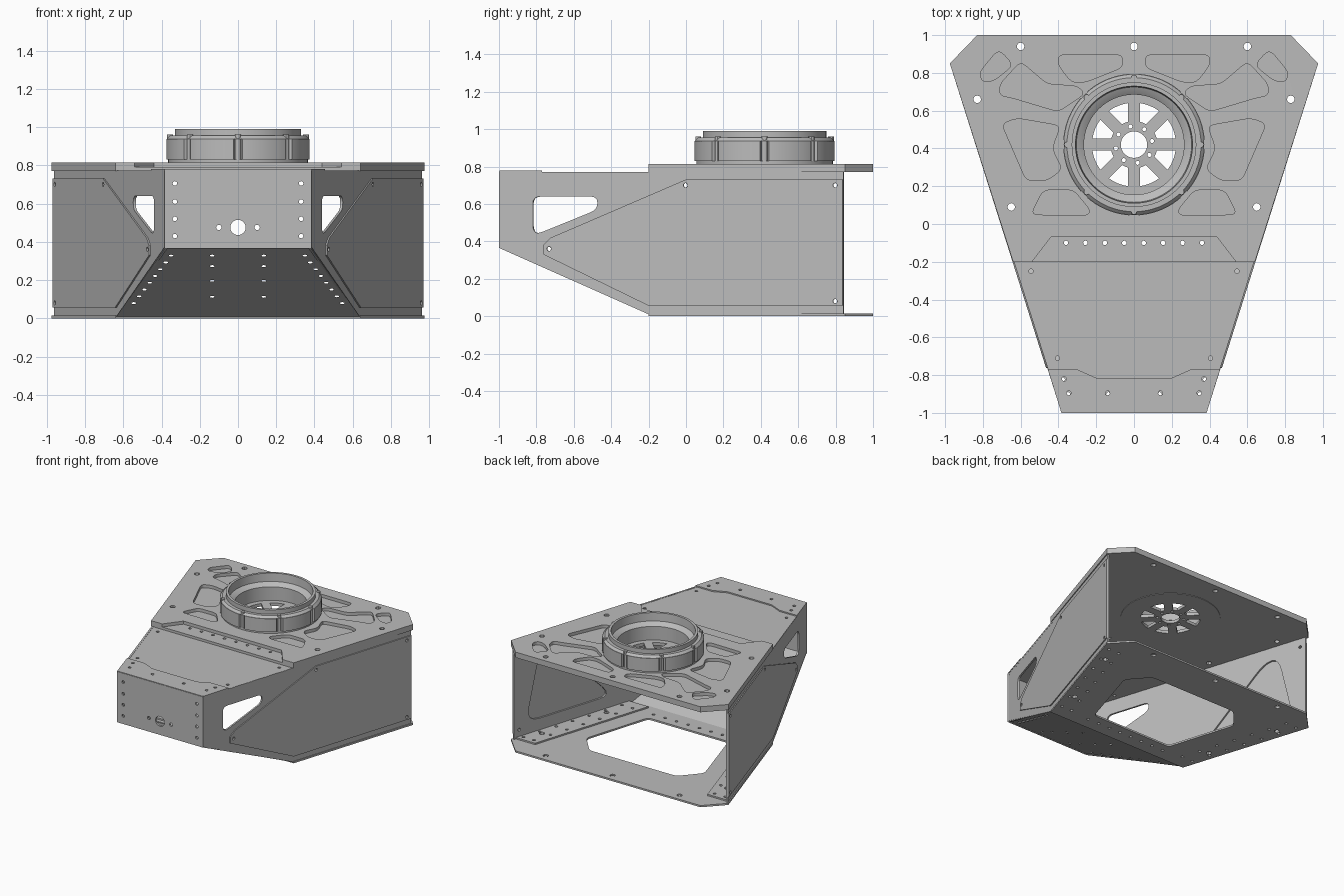
import bpy, bmesh
from math import sin, cos, pi, radians
from mathutils import Matrix, Vector

if "Cube" in bpy.data.objects:
    bpy.data.objects.remove(bpy.data.objects["Cube"])

metal = bpy.data.materials.new("brushed grey metal")
metal.use_nodes = True
metal.diffuse_color = (0.5, 0.5, 0.5, 1)
metal.node_tree.nodes["Principled BSDF"].inputs["Base Color"].default_value = (0.5, 0.5, 0.5, 1)

CX, CY = 0, 0.42          # turret centre
SLOPE = 0.316             # sideways flare of the hull


def side_x(y, inset=0):
    return 0.701 + SLOPE * y - inset


def circle(x, y, r=0.012, n=12):
    return [(x + r * cos(2 * pi * i / n), y + r * sin(2 * pi * i / n)) for i in range(n)]


def both(loops):
    return loops + [[(-x, y) for x, y in p] for p in loops]


def mirrored(half):
    return half + [(-x, y) for x, y in reversed(half)]


def rounded(pts, r=0.035, steps=4):
    out = []
    for i, p in enumerate(pts):
        p, a, b = Vector(p), Vector(pts[i - 1]), Vector(pts[(i + 1) % len(pts)])
        s = p + (a - p).normalized() * min(r, (a - p).length * 0.45)
        e = p + (b - p).normalized() * min(r, (b - p).length * 0.45)
        for k in range(steps + 1):
            t = k / steps
            out.append(tuple(s * (1 - t) ** 2 + p * 2 * t * (1 - t) + e * t * t))
    return out


def finish(name, bm, mirror=False):
    bmesh.ops.remove_doubles(bm, verts=bm.verts, dist=1e-5)
    bmesh.ops.recalc_face_normals(bm, faces=bm.faces)
    me = bpy.data.meshes.new(name)
    bm.to_mesh(me)
    bm.free()
    me.materials.append(metal)
    ob = bpy.data.objects.new(name, me)
    bpy.context.collection.objects.link(ob)
    if mirror:
        ob.modifiers.new("Mirror", "MIRROR").use_bisect_axis[0] = False
    bpy.ops.object.select_all(action="DESELECT")
    ob.select_set(True)
    bpy.context.view_layer.objects.active = ob
    bpy.ops.object.shade_smooth_by_angle(angle=radians(30))
    return ob


def sheet(name, outline, holes, frame, thick, mirror=False):
    """Flat plate with cut-outs, filling local z from 0 to thick."""
    cu = bpy.data.curves.new(name + "_profile", "CURVE")
    cu.dimensions, cu.fill_mode, cu.extrude = "2D", "BOTH", thick / 2
    for loop in [outline] + holes:
        sp = cu.splines.new("POLY")
        sp.points.add(len(loop) - 1)
        for pt, (x, y) in zip(sp.points, loop):
            pt.co = (x, y, 0, 1)
        sp.use_cyclic_u = True
    tmp = bpy.data.objects.new("profile", cu)
    bpy.context.collection.objects.link(tmp)
    dg = bpy.context.evaluated_depsgraph_get()
    me = bpy.data.meshes.new_from_object(tmp.evaluated_get(dg))
    bm = bmesh.new()
    bm.from_mesh(me)
    bm.transform(frame @ Matrix.Translation((0, 0, thick / 2)))
    bpy.data.objects.remove(tmp)
    bpy.data.curves.remove(cu)
    bpy.data.meshes.remove(me)
    return finish(name, bm, mirror)


def lathe(name, profile, n=64):
    bm = bmesh.new()
    rings = [[bm.verts.new((CX + r * cos(2 * pi * i / n), CY + r * sin(2 * pi * i / n), z))
              for i in range(n)] for r, z in profile]
    for a, b in zip(rings, rings[1:] + rings[:1]):
        for i in range(n):
            j = (i + 1) % n
            bm.faces.new((a[i], a[j], b[j], b[i]))
    return finish(name, bm)


def level(z):
    return Matrix.Translation((0, 0, z))


def frame(u, v, w, origin):
    return Matrix([(*c, o) for c, o in zip(zip(u, v, w), origin)] + [(0, 0, 0, 1)])


# Hole patterns shared by the top and bottom plates
bolts = [circle(0, 0.94, 0.02)] + both([circle(x, y, 0.02) for x, y in
                                        ((0.6, 0.94), (0.83, 0.66), (0.65, 0.09))])
front_row = [circle(-0.36 + i * 0.72 / 7, -0.1) for i in range(8)]
rivets = [circle(side_x(y, inset), y) for inset in (0.045, 0.14)
          for y in [-0.08 + 0.145 * i for i in range(7)]]

# Top plate: solid floor below, pocketed layer above
deck = [(0.64, -0.2), (0.975, 0.85), (0.83, 1)]
pockets = [
    [(0.06, 0.83), (0.06, 0.895), (0.4, 0.895), (0.4, 0.84), (0.33, 0.75), (0.26, 0.75)],
    [(0.6, 0.86), (0.71, 0.74), (0.71, 0.68), (0.65, 0.67), (0.4, 0.595), (0.26, 0.69), (0.3, 0.73), (0.46, 0.74)],
    [(0.62, 0.56), (0.39, 0.52), (0.435, 0.4), (0.38, 0.29), (0.46, 0.23), (0.57, 0.23), (0.7, 0.53)],
    [(0.23, 0.07), (0.32, 0.18), (0.48, 0.18), (0.545, 0.05), (0.25, 0.045)],
    [(0.64, 0.84), (0.7, 0.91), (0.73, 0.91), (0.82, 0.8), (0.8, 0.75), (0.74, 0.76)],
]
sheet("top_plate_floor", mirrored(deck), bolts + front_row + [circle(CX, CY, 0.37, 64)],
      level(0.77), 0.02)
sheet("top_plate_pocketed_layer", mirrored([(0.44, -0.07), (0.54, -0.2)] + deck),
      bolts + both([rounded(p) for p in pockets]) + [circle(CX, CY, 0.31, 64)],
      level(0.79), 0.025)

# Spoked hub disc under the turret ring
windows = []
for k in range(8):
    mid = (k + 0.5) * pi / 4
    arc = []
    for r, d in ((0.222, 1), (0.125, -1)):
        half = pi / 8 - 0.032 / r
        arc += [(CX + r * cos(mid + d * half * t), CY + r * sin(mid + d * half * t))
                for t in (-1, -0.5, 0, 0.5, 1)]
    windows.append(arc)
lugs = [circle(CX + 0.098 * cos(k * pi / 4 + 0.2), CY + 0.098 * sin(k * pi / 4 + 0.2), 0.011) for k in range(8)]
sheet("hub_disc", circle(CX, CY, 0.37, 64), windows + lugs + [circle(CX, CY, 0.07, 32)],
      level(0.766), 0.024)

# Turret ring: scalloped collar, bearing race and screws
outline = []
for i in range(192):
    off = abs((i + 12) % 24 - 12)
    outline.append((CX + (0.34 if off < 2 else 0.375) * cos(2 * pi * i / 192),
                    CY + (0.34 if off < 2 else 0.375) * sin(2 * pi * i / 192)))
sheet("turret_collar", outline, [circle(CX, CY, 0.32, 64)], level(0.83), 0.108)
lathe("turret_collar_base", [(0.32, 0.812), (0.365, 0.812), (0.365, 0.83), (0.32, 0.83)])
lathe("turret_collar_rim", [(0.32, 0.938), (0.372, 0.938), (0.355, 0.955), (0.32, 0.955)])
lathe("bearing_race", [(0.33, 0.815), (0.33, 0.99), (0.31, 0.99), (0.305, 0.925),
                       (0.285, 0.915), (0.265, 0.9), (0.265, 0.786), (0.33, 0.786)])
for k in range(8):
    a = k * pi / 4
    sheet("collar_screw_%d" % (k + 1), circle(CX + 0.355 * cos(a), CY + 0.355 * sin(a), 0.015),
          [], level(0.83), 0.13)

# Bottom plate with its large opening
opening = [(0.36, -0.03), (0.53, 0.52), (0.39, 0.68)]
sheet("bottom_plate", mirrored(deck), bolts + front_row + both(rivets) + [rounded(mirrored(opening))],
      level(0), 0.014)
flange_bolts = [circle(0.83, 0.66, 0.02), circle(0.65, 0.09, 0.02)]
flange = [(side_x(y, i), y) for y, i in ((-0.17, 0.012), (0.83, 0.012), (0.83, 0.19), (-0.17, 0.19))]
sheet("bottom_side_flange", flange, rivets + flange_bolts, level(0.014), 0.012, True)

# Sloped front belly
run = Vector((0, -0.8, 0.365))
length = run.length
run.normalize()
belly = frame((1, 0, 0), run, Vector((1, 0, 0)).cross(run), (0, -0.2, 0))
edge_row = [circle(0.545 - 0.195 * i / 7, length * (0.2 + 0.68 * i / 7)) for i in range(8)]
mid_row = [circle(0.135, length * s) for s in (0.29, 0.52, 0.73, 0.88)]
sheet("sloped_belly", mirrored([(0.638, 0), (0.385, length)]), both(edge_row + mid_row), belly, -0.014)

# Nose plate and its folded top flange
nose = frame((1, 0, 0), (0, 0, 1), (0, -1, 0), (0, -0.986, 0))
nose_holes = both([circle(0.33, z) for z in (0.43, 0.52, 0.61, 0.705)] + [circle(0.1, 0.475, 0.014)])
sheet("nose_plate", mirrored([(0.385, 0.365), (0.385, 0.775)]),
      nose_holes + [circle(0, 0.475, 0.04, 24)], nose, 0.014)
nose_bolts = both([circle(x, y) for x, y in ((0.37, -0.82), (0.345, -0.895), (0.14, -0.895))])
sheet("nose_top_flange", mirrored([(0.385, -0.998), (0.456, -0.77), (0.3, -0.77), (0.2, -0.815)]),
      nose_bolts, level(0.77), 0.01)
deck_bolts = both([circle(0.545, -0.25), circle(0.405, -0.71)])
sheet("front_deck", mirrored([(0.385, -0.99), (0.645, -0.17)]), nose_bolts + deck_bolts,
      level(0.756), 0.014)

# Flared side walls, drawn in the (y, z) plane of the left side
wall = frame((SLOPE, 1, 0), (0, 0, 1), (0.953, -0.301, 0), (0.683, 0, 0))
screws = [circle(y, z) for y, z in ((0, 0.7), (0.8, 0.7), (0.8, 0.08), (-0.73, 0.36))]
port = rounded([(-0.815, 0.64), (-0.47, 0.64), (-0.47, 0.57), (-0.79, 0.44), (-0.815, 0.46)], 0.04)
truss = rounded([(0.74, 0.12), (-0.02, 0.12), (0.5, 0.66), (0.62, 0.66)], 0.12)
sheet("side_wall", [(-0.995, 0.365), (-0.995, 0.772), (0.845, 0.772), (0.845, 0.012), (-0.2, 0.012)],
      [port, truss] + screws, wall, 0.014, True)
cover = frame((SLOPE, 1, 0), (0, 0, 1), (0.953, -0.301, 0), (0.697, 0, 0))
sheet("side_cover", [(0.84, 0.73), (0, 0.73), (-0.72, 0.42), (-0.76, 0.38), (-0.76, 0.33),
                     (-0.2, 0.057), (0.84, 0.057)], screws, cover, 0.009, True)
